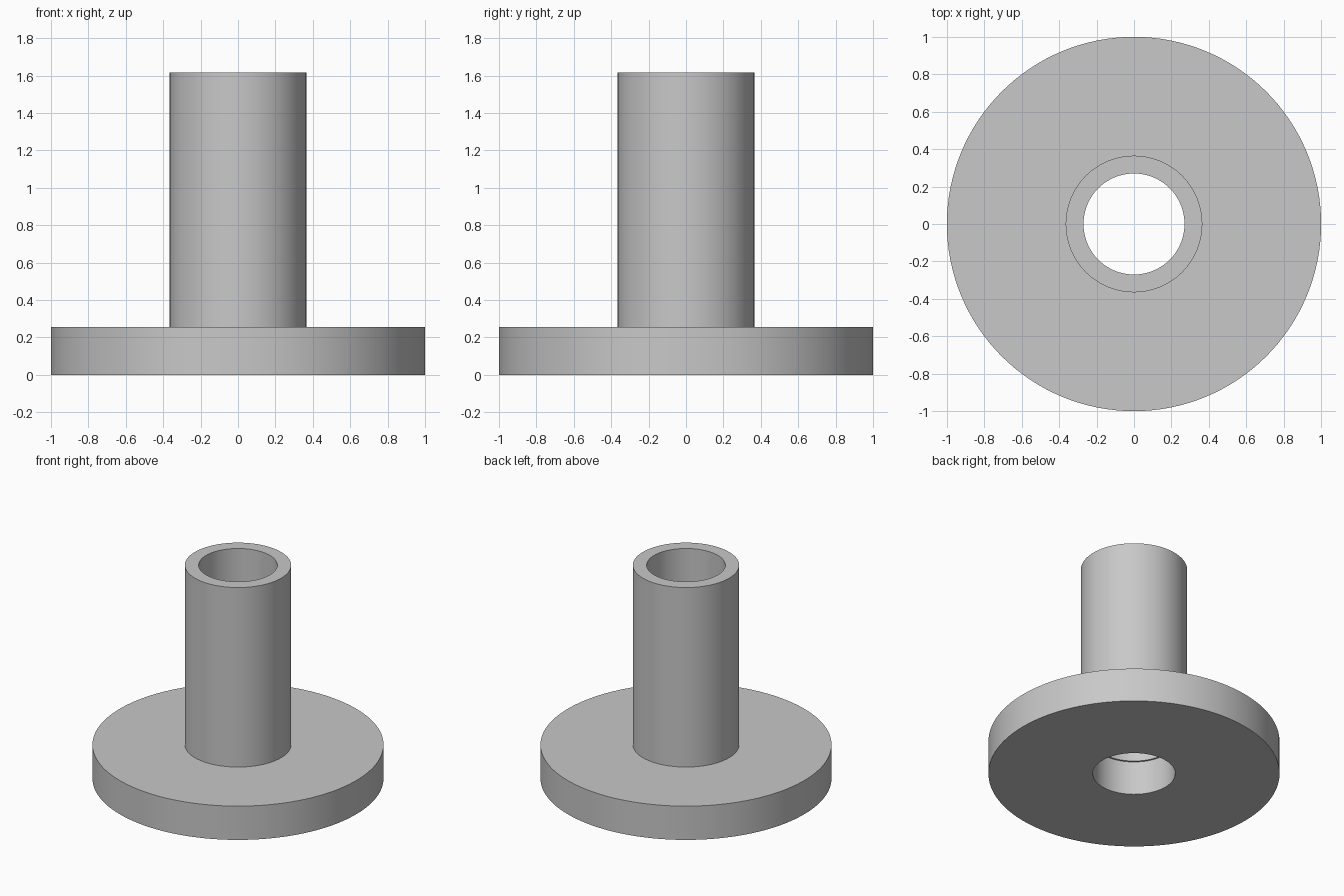
import bpy
import bmesh
import math

SEGMENTS = 128

cube = bpy.data.objects.get("Cube")
if cube:
    bpy.data.objects.remove(cube, do_unlink=True)

# Single plain grey finish
GREY = (0.58, 0.58, 0.58, 1.0)
grey = bpy.data.materials.new("plain_grey")
grey.use_nodes = True
grey.diffuse_color = GREY
grey.node_tree.nodes["Principled BSDF"].inputs["Base Color"].default_value = GREY


def ring(name, outer, inner, bottom, top):
    """Hollow cylinder: a rectangular section spun about the z axis."""
    bm = bmesh.new()
    section = [(inner, bottom), (outer, bottom), (outer, top), (inner, top)]
    verts = [bm.verts.new((r, 0, z)) for r, z in section]
    edges = [bm.edges.new((verts[i], verts[(i + 1) % 4])) for i in range(4)]
    bmesh.ops.spin(bm, geom=verts + edges, cent=(0, 0, 0), axis=(0, 0, 1),
                   angle=math.tau, steps=SEGMENTS, use_merge=True)
    bmesh.ops.remove_doubles(bm, verts=bm.verts, dist=0.0001)
    bmesh.ops.recalc_face_normals(bm, faces=bm.faces)
    mesh = bpy.data.meshes.new(name)
    bm.to_mesh(mesh)
    bm.free()
    mesh.materials.append(grey)
    obj = bpy.data.objects.new(name, mesh)
    bpy.context.collection.objects.link(obj)
    bpy.ops.object.select_all(action="DESELECT")
    obj.select_set(True)
    bpy.context.view_layer.objects.active = obj
    bpy.ops.object.shade_smooth_by_angle(angle=math.radians(30))
    return obj


# Wide base disc, with a hole slightly larger than the tube bore
ring("base_flange", 1.0, 0.283, 0.0, 0.256)

# Upright tube standing on the disc
ring("upright_tube", 0.365, 0.27, 0.256, 1.617)
